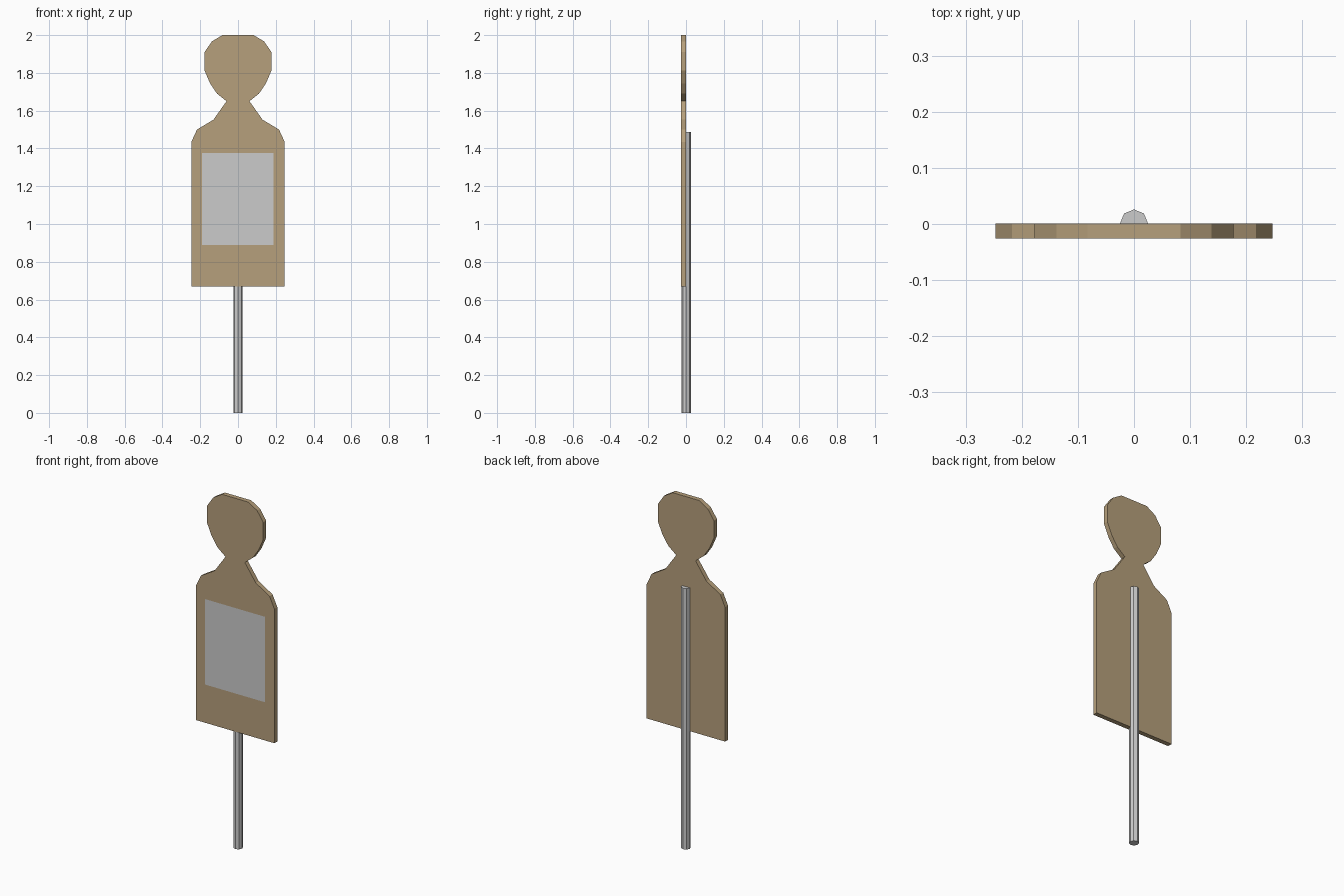
import bpy, bmesh, math
from mathutils import Matrix

if "Cube" in bpy.data.objects:
    bpy.data.objects.remove(bpy.data.objects["Cube"])


def finish(bm, name, mat=None):
    bmesh.ops.recalc_face_normals(bm, faces=bm.faces)
    mesh = bpy.data.meshes.new(name)
    bm.to_mesh(mesh)
    bm.free()
    obj = bpy.data.objects.new(name, mesh)
    bpy.context.collection.objects.link(obj)
    if mat:
        mesh.materials.append(mat)
    return obj


cardboard = bpy.data.materials.new("cardboard")
cardboard.diffuse_color = (0.47, 0.35, 0.20, 1)
cardboard.use_nodes = True
cardboard.node_tree.nodes["Principled BSDF"].inputs["Base Color"].default_value = cardboard.diffuse_color

# Silhouette board: right half of the outline, bottom to top, mirrored to the left
half = [(0.247, 0.67), (0.247, 1.435), (0.217, 1.50), (0.13, 1.552),
        (0.061, 1.65), (0.111, 1.69), (0.148, 1.745), (0.177, 1.812),
        (0.177, 1.91), (0.138, 1.967), (0.083, 2.0)]
outline = half + [(-x, z) for x, z in reversed(half)]
front_y, back_y = -0.0255, 0.001
bm = bmesh.new()
face = bm.faces.new([bm.verts.new((x, front_y, z)) for x, z in outline])
ext = bmesh.ops.extrude_face_region(bm, geom=[face], use_keep_orig=True)
for v in ext["geom"]:
    if isinstance(v, bmesh.types.BMVert):
        v.co.y = back_y
finish(bm, "silhouette_board", cardboard)

# Paper patch on the chest, just in front of the board
bm = bmesh.new()
bm.faces.new([bm.verts.new((x, front_y - 0.0007, z)) for x, z in
              ((-0.19, 0.888), (0.188, 0.888), (0.188, 1.375), (-0.19, 1.375))])
patch = finish(bm, "chest_patch")
if patch.data.polygons[0].normal.y > 0:
    patch.data.flip_normals()

# Eight-sided support pole, half sunk into the back of the board
height = 1.487
bm = bmesh.new()
bmesh.ops.create_cone(bm, cap_ends=True, segments=8, radius1=0.025, radius2=0.025,
                      depth=height, matrix=Matrix.Translation((0, 0.001, height / 2)))
finish(bm, "support_pole")
